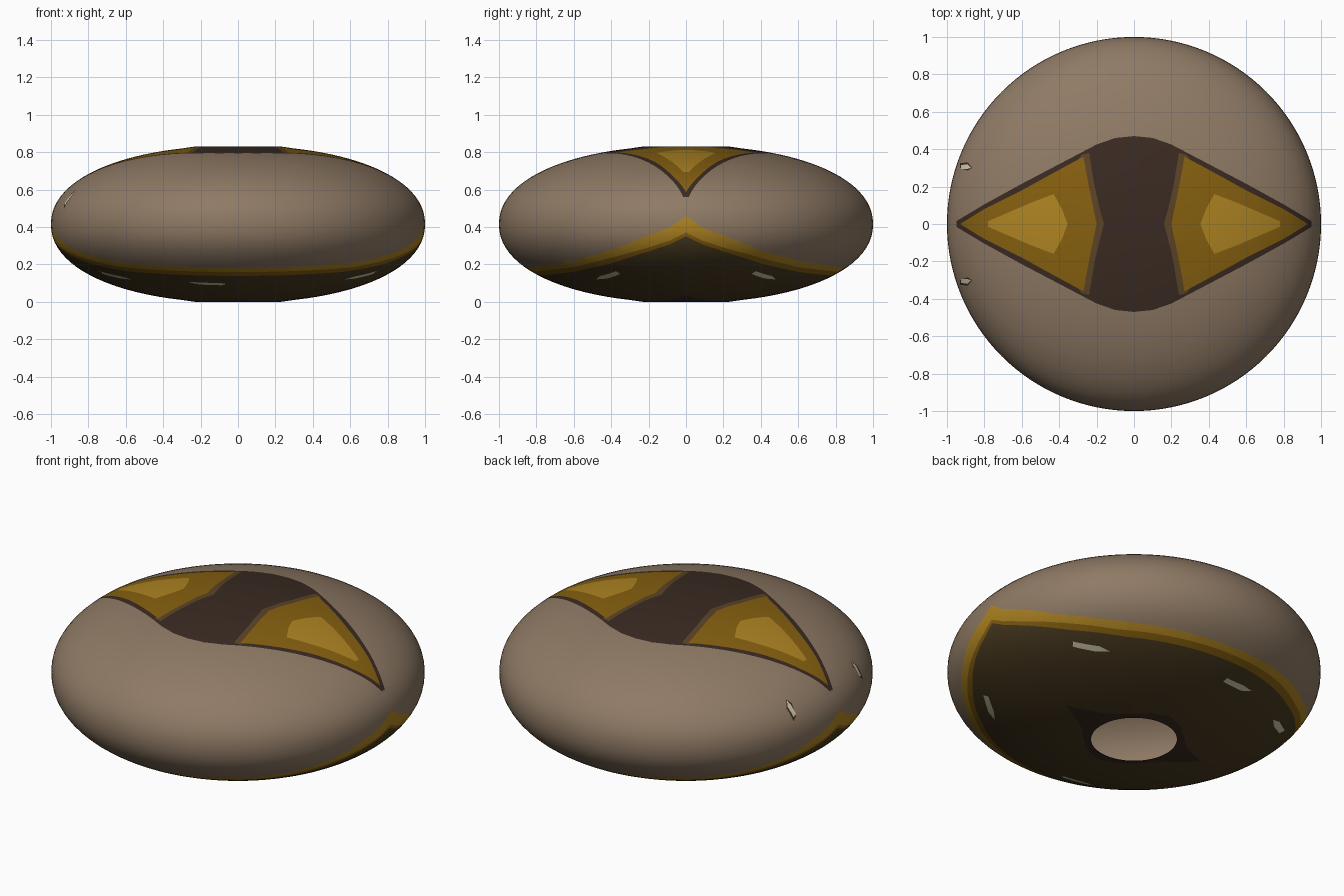
import bpy, bmesh, math
from mathutils import Vector

cube = bpy.data.objects.get("Cube")
if cube:
    bpy.data.objects.remove(cube, do_unlink=True)

MID, HALF, POWER, RIM = 0.415, 0.42, 2.15, 0.23
SEGMENTS = 128


def material(name, code):
    srgb = [int(code[i:i + 2], 16) / 255 for i in (0, 2, 4)]
    color = [c / 12.92 if c < 0.04 else ((c + 0.055) / 1.055) ** 2.4 for c in srgb] + [1]
    mat = bpy.data.materials.new(name)
    mat.use_nodes = True
    mat.diffuse_color = color
    mat.node_tree.nodes["Principled BSDF"].inputs["Base Color"].default_value = color
    return mat


palette = {"tan": "8F7A65", "dark brown": "3A2A22", "olive brown": "4A3A20",
           "gold": "86600F", "bright gold": "AE8422", "mid brown": "5C4426",
           "pale cream": "CFC8A8"}
names = list(palette)

# Flattened round shell: closed flat top, open round hole underneath
bm = bmesh.new()
profile = [(RIM, 0.0)]
start = math.acos(RIM ** (POWER / 2))
for i in range(1, 40):
    a = -start + 2 * start * i / 40
    r = math.cos(a) ** (2 / POWER)
    z = HALF * math.copysign(abs(math.sin(a)) ** (2 / POWER), a)
    profile.append((r, MID + z))
profile.append((RIM, 2 * MID))
rings = []
for r, z in profile:
    rings.append([bm.verts.new((r * math.cos(t), r * math.sin(t), z))
                  for t in (math.tau * k / SEGMENTS for k in range(SEGMENTS))])
for low, high in zip(rings, rings[1:]):
    for k in range(SEGMENTS):
        n = (k + 1) % SEGMENTS
        bm.faces.new((low[k], low[n], high[n], high[k]))
bm.faces.new(rings[-1])

# Painted regions: colour, half (1 top, -1 bottom, 0 both), axes, mirrored signs, outline
BOTH = (1, -1)
PLAN, SIDE = (0, 1), (1, 2)


def band(curve):
    return list(zip((0, 0.08, 0.2, 0.4, 0.6, 0.9), curve)) + [(1.1, -0.1), (0, -0.1)]


def streak(a, b, w):
    a, b = Vector(a), Vector(b)
    d = (b - a).normalized()
    n = Vector((-d.y, d.x)) * w
    return [a, a.lerp(b, 0.3) + n, b + n * 0.8, b - n * 0.5, a.lerp(b, 0.4) - n * 0.6]


regions = [
    # Lower cap with its two-tone gold border
    ("bright gold", 0, SIDE, BOTH, BOTH, band((0.46, 0.40, 0.355, 0.275, 0.22, 0.175))),
    ("gold", 0, SIDE, BOTH, BOTH, band((0.37, 0.33, 0.29, 0.235, 0.185, 0.15))),
    ("olive brown", 0, SIDE, BOTH, BOTH, band((0.35, 0.31, 0.27, 0.205, 0.16, 0.125))),
    # Pointed ring around the hole
    ("dark brown", -1, PLAN, BOTH, BOTH,
     [(0, 0), (0, 0.3), (0.1, 0.265), (0.2, 0.18), (0.28, 0.1), (0.47, 0)]),
    # Glints on the lower cap and on one flank
    ("pale cream", -1, PLAN, BOTH, BOTH, streak((0.57, 0.48), (0.73, 0.36), 0.022)),
    ("pale cream", -1, PLAN, (-1,), BOTH, streak((0.27, 0.66), (0.07, 0.68), 0.022)),
    ("dark brown", 1, PLAN, (-1,), BOTH,
     [(0.865, 0.3), (0.89, 0.33), (0.93, 0.325), (0.93, 0.3), (0.89, 0.285)]),
    ("pale cream", 1, PLAN, (-1,), BOTH,
     [(0.87, 0.3), (0.89, 0.32), (0.925, 0.315), (0.925, 0.295), (0.89, 0.295)]),
    # Large eye-shaped patch on top with gold wedges
    ("dark brown", 1, PLAN, BOTH, BOTH,
     [(0, 0), (0, 0.47), (0.1, 0.46), (0.2, 0.425), (0.4, 0.32), (0.6, 0.215),
      (0.8, 0.105), (0.95, 0.015), (0.95, 0)]),
    ("mid brown", 1, PLAN, BOTH, BOTH,
     [(0.16, 0), (0.18, 0.07), (0.21, 0.2), (0.24, 0.38), (0.28, 0.37), (0.4, 0.2), (0.4, 0)]),
    ("gold", 1, PLAN, BOTH, BOTH,
     [(0.2, 0), (0.225, 0.12), (0.245, 0.22), (0.27, 0.36), (0.4, 0.29), (0.6, 0.18),
      (0.8, 0.08), (0.93, 0)]),
    ("bright gold", 1, PLAN, BOTH, BOTH,
     [(0.355, 0), (0.385, 0.08), (0.43, 0.16), (0.56, 0.11), (0.78, 0.015), (0.78, 0)]),
]


def on_half(face, half):
    return half * (face.calc_center_median().z - MID) >= 0


def cut(a, b, axes, half):
    """Split only the faces near one outline edge along that edge."""
    p, q, third = Vector(), Vector(), Vector()
    for k, axis in enumerate(axes):
        p[axis], q[axis] = a[k], b[k]
    third[3 - sum(axes)] = 1
    near = []
    for f in bm.faces:
        if on_half(f, half) and all(
                min(v.co[x] for v in f.verts) < max(p[x], q[x]) + 0.004 and
                max(v.co[x] for v in f.verts) > min(p[x], q[x]) - 0.004 for x in axes):
            near.append(f)
    geom = set(near)
    for f in near:
        geom.update(f.edges)
        geom.update(f.verts)
    bmesh.ops.bisect_plane(bm, geom=list(geom), dist=1e-5, plane_co=p,
                           plane_no=(q - p).cross(third).normalized())


def inside(u, v, outline):
    hit = False
    for (a, b), (c, d) in zip(outline, outline[1:] + outline[:1]):
        if (b > v) != (d > v) and u < a + (v - b) * (c - a) / (d - b):
            hit = not hit
    return hit


for color, half, axes, xs, ys, outline in regions:
    signs = [(s, 1) for s in ys] if axes == SIDE else [(s, t) for s in xs for t in ys]
    for a, b in zip(outline, outline[1:] + outline[:1]):
        on_axis = (a[0] == b[0] == 0) or (a[1] == b[1] == 0) or min(a[1], b[1]) < 0
        if not on_axis:
            for s, t in signs:
                cut((a[0] * s, a[1] * t), (b[0] * s, b[1] * t), axes, half)

for f in bm.faces:
    c = f.calc_center_median()
    for color, half, axes, xs, ys, outline in regions:
        if on_half(f, half) and (1 if c.x >= 0 else -1) in xs:
            u, v = (abs(c.y), c.z) if axes == SIDE else (abs(c.x), abs(c.y))
            if inside(u, v, outline):
                f.material_index = names.index(color)

mesh = bpy.data.meshes.new("round_shell")
bm.to_mesh(mesh)
bm.free()
for name in names:
    mesh.materials.append(material(name, palette[name]))
shell = bpy.data.objects.new("round_shell", mesh)
bpy.context.collection.objects.link(shell)
bpy.context.view_layer.objects.active = shell
shell.select_set(True)
bpy.ops.object.shade_smooth_by_angle(angle=math.radians(30))
